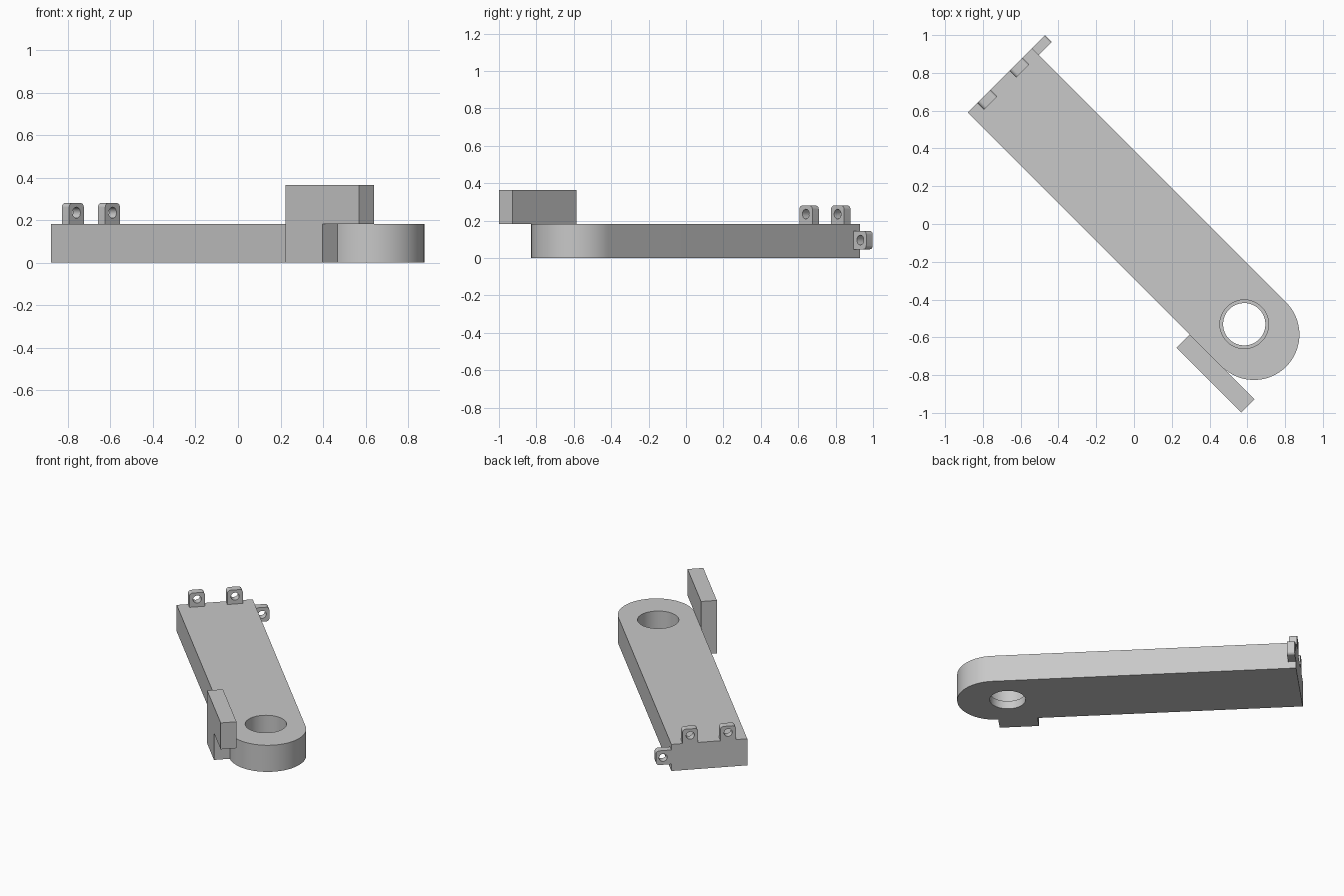
import bpy, bmesh
from math import pi, sin, cos, radians
from mathutils import Matrix, Vector

cube = bpy.data.objects.get("Cube")
if cube:
    bpy.data.objects.remove(cube, do_unlink=True)

grey = bpy.data.materials.new("plain grey")
grey.use_nodes = True
colour = (0.58, 0.58, 0.58, 1)
grey.diffuse_color = colour
grey.node_tree.nodes["Principled BSDF"].inputs["Base Color"].default_value = colour

# The arm is modelled along local x, then turned to lie diagonally
TURN = Matrix.Rotation(radians(-45), 4, 'Z')
THICK = 0.183
BACK, RIGHT, LEFT = -1.039, -0.205, 0.276
MID, RADIUS = (RIGHT + LEFT) / 2, (LEFT - RIGHT) / 2


def arc(cx, cy, r, start, end, steps):
    angles = [radians(start + (end - start) * i / steps) for i in range(steps + 1)]
    return [(cx + r * cos(a), cy + r * sin(a)) for a in angles]


def prism(name, outline, place, push):
    """Extrude a flat outline; place() maps its 2D points into arm space."""
    bm = bmesh.new()
    face = bm.faces.new([bm.verts.new(place(a, b)) for a, b in outline])
    new = bmesh.ops.extrude_face_region(bm, geom=[face])["geom"]
    bmesh.ops.translate(bm, vec=Vector(push),
                        verts=[g for g in new if isinstance(g, bmesh.types.BMVert)])
    bmesh.ops.recalc_face_normals(bm, faces=bm.faces)
    mesh = bpy.data.meshes.new(name)
    bm.to_mesh(mesh)
    bm.free()
    mesh.materials.append(grey)
    obj = bpy.data.objects.new(name, mesh)
    obj.matrix_world = TURN
    bpy.context.collection.objects.link(obj)
    return obj


def activate(obj):
    bpy.ops.object.select_all(action='DESELECT')
    obj.select_set(True)
    bpy.context.view_layer.objects.active = obj


def cut(obj, cutter):
    mod = obj.modifiers.new("hole", 'BOOLEAN')
    mod.operation, mod.solver, mod.object = 'DIFFERENCE', 'EXACT', cutter
    activate(obj)
    bpy.ops.object.modifier_apply(modifier=mod.name)
    bpy.data.objects.remove(cutter, do_unlink=True)


def smooth(obj):
    activate(obj)
    bpy.ops.object.shade_smooth_by_angle(angle=radians(30))


# Arm body with one rounded end
outline = [(BACK, LEFT), (BACK, RIGHT)] + arc(0.863, MID, RADIUS, -90, 90, 48)
body = prism("arm_body", outline, lambda a, b: (a, b, 0), (0, 0, THICK))

# Stepped pivot hole: narrow at the bottom, wider above
for r, low in ((0.112, -0.1), (0.129, 0.055)):
    ring = arc(0.788, MID + 0.002, r, 0, 360, 64)[:-1]
    cut(body, prism("hole_cutter", ring, lambda a, b: (a, b, low), (0, 0, 0.5)))
smooth(body)

# Stepped side plate, overhanging towards the rounded end
plate = [(0.622, 0), (0.868, 0), (0.868, THICK), (1.108, THICK),
         (1.108, 0.365), (0.622, 0.365)]
prism("side_plate", plate, lambda a, b: (a, RIGHT, b), (0, -0.1, 0))


# Pierced lugs at the square end
def lug(name, place):
    w, h, r = 0.098, 0.097, 0.02
    shape = [(-w / 2, 0), (w / 2, 0)]
    shape += arc(w / 2 - r, h - r, r, 0, 90, 8) + arc(r - w / 2, h - r, r, 90, 180, 8)
    obj = prism(name, shape, lambda a, b: place(BACK, a, b), (0.049, 0, 0))
    ring = arc(0, 0.052, 0.026, 0, 360, 32)[:-1]
    cut(obj, prism("lug_cutter", ring, lambda a, b: place(BACK - 0.1, a, b), (0.3, 0, 0)))
    smooth(obj)


for name, across in (("top_lug_right", -0.084), ("top_lug_left", 0.156)):
    lug(name, lambda x, a, b: (x, across + a, THICK + b))
lug("side_lug", lambda x, a, b: (x, LEFT + b, 0.096 + a))
